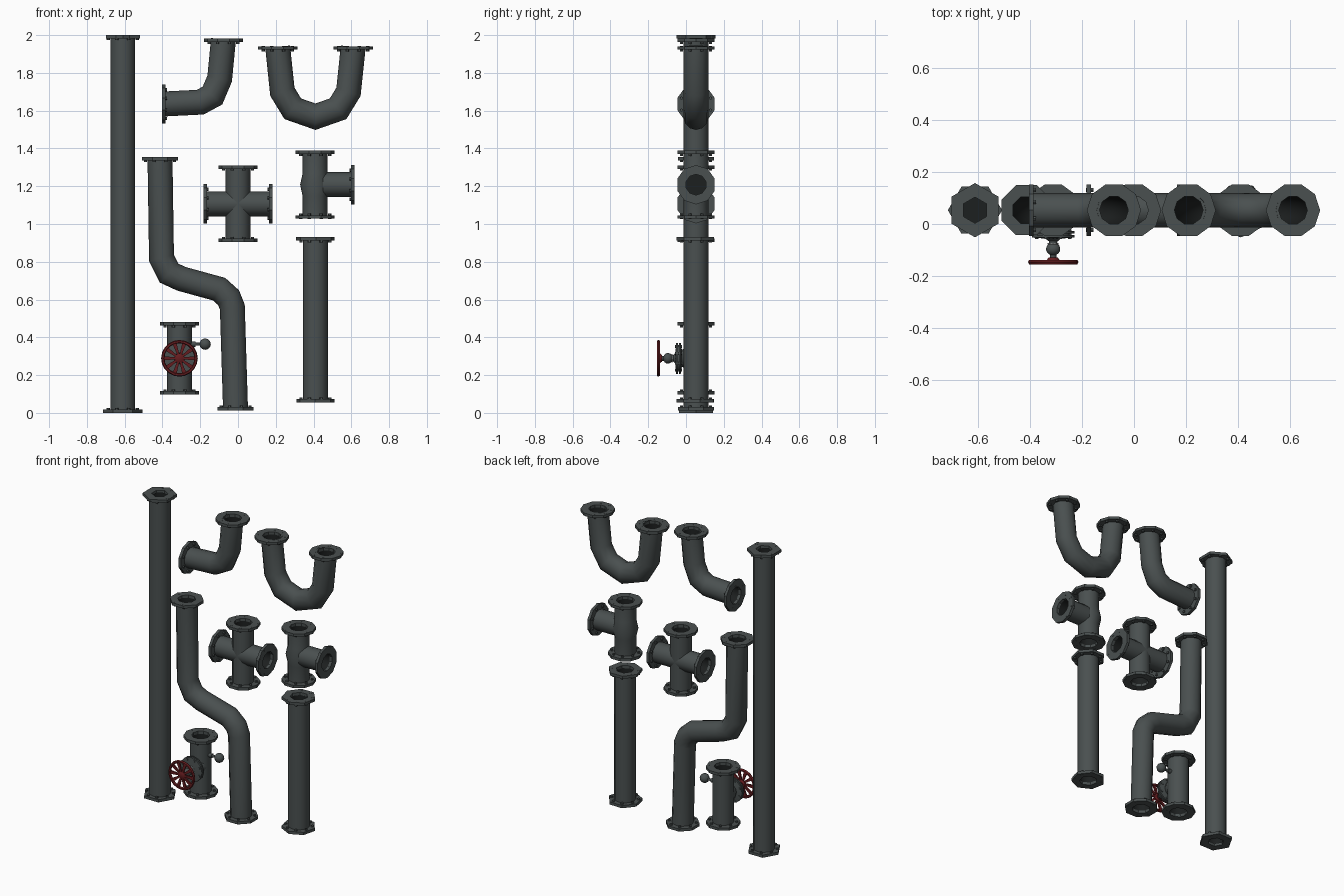
import bpy, bmesh, math
from mathutils import Vector

if "Cube" in bpy.data.objects:
    bpy.data.objects.remove(bpy.data.objects["Cube"])

Y0 = 0.053          # depth of the pipe centre lines
R, RI, RF = 0.066, 0.057, 0.104   # pipe, bore and flange radii


def material(name, col):
    m = bpy.data.materials.new(name)
    m.diffuse_color = (*col, 1)
    m.use_nodes = True
    m.node_tree.nodes["Principled BSDF"].inputs["Base Color"].default_value = m.diffuse_color
    return m


IRON = material("dark iron", (0.068, 0.08, 0.08))
BORE = material("black bore", (0.012, 0.014, 0.014))
RED = material("dark red paint", (0.13, 0.012, 0.014))
STEEL = material("bare steel", (0.2, 0.21, 0.21))


def finish(bm, name, mats, angle):
    bmesh.ops.recalc_face_normals(bm, faces=bm.faces)
    me = bpy.data.meshes.new(name)
    bm.to_mesh(me)
    bm.free()
    for m in mats:
        me.materials.append(m)
    ob = bpy.data.objects.new(name, me)
    bpy.context.collection.objects.link(ob)
    bpy.ops.object.select_all(action='DESELECT')
    ob.select_set(True)
    bpy.context.view_layer.objects.active = ob
    bpy.ops.object.shade_smooth_by_angle(angle=math.radians(angle))
    return ob


def frame(d):
    side = Vector((0, 1, 0)) if abs(d.y) < 0.9 else Vector((1, 0, 0))
    return side.cross(d).normalized(), side


def ring(bm, c, d, r, n, rot=0.0, miter=1.0):
    u, v = frame(d)
    return [bm.verts.new(c + u * (r * miter * math.cos(a)) + v * (r * math.sin(a)))
            for a in (2 * math.pi * i / n + rot for i in range(n))]


def bridge(bm, a, b, mat=0):
    n = len(a)
    for i in range(n):
        f = bm.faces.new((a[i], a[(i + 1) % n], b[(i + 1) % n], b[i]))
        f.material_index = mat


def lathe(bm, c, d, profile, n, rot=0.0, closed=False, mat=0):
    """Rings along d from (distance, radius) pairs, capped or closed to a loop."""
    rs = [ring(bm, c + d * t, d, r, n, rot) for t, r in profile]
    for a, b in zip(rs, rs[1:]):
        bridge(bm, a, b, mat)
    if closed:
        bridge(bm, rs[-1], rs[0], mat)
    else:
        for end in (rs[0], rs[-1]):
            bm.faces.new(end).material_index = mat


def pipe(name, pts, n=12, plug=True, bulge=None):
    """Hollow pipe along a path in the upright plane, given as (x, z)."""
    bm = bmesh.new()
    p = [Vector((x, Y0, z)) for x, z in pts]
    outer, inner = [], []
    for i, c in enumerate(p):
        a = (c - p[i - 1]).normalized() if i else (p[1] - c).normalized()
        b = (p[i + 1] - c).normalized() if i < len(p) - 1 else a
        d = (a + b).normalized()
        k = 1 / max(0.5, d.dot(a))
        extra = bulge[i] if bulge else 0
        outer.append(ring(bm, c, d, R + extra, n, 0, k))
        inner.append(ring(bm, c, d, RI, n, 0, k))
    for rs, mat in ((outer, 0), (inner, 1)):
        for a, b in zip(rs, rs[1:]):
            bridge(bm, a, b, mat)
    bridge(bm, outer[0], inner[0])
    bridge(bm, outer[-1], inner[-1])
    if plug:    # dark web halfway along the bore
        c = (p[0] + p[-1]) / 2 if len(p) < 4 else p[len(p) // 2]
        d = (p[1] - p[0]).normalized()
        if len(p) < 4:
            bm.faces.new(ring(bm, c, d, RI - 0.001, n)).material_index = 1
    return finish(bm, name, (IRON, BORE), 45)


def flange(name, x, z, d, n=10, rot=0.0, hole=0.055):
    """Bolted ring; (x, z) is the centre of its outer face, d points outward."""
    bm = bmesh.new()
    c, d = Vector((x, Y0, z)), Vector((d[0], 0, d[1]))
    lathe(bm, c, -d, [(0, hole), (0, RF), (0.018, RF), (0.018, hole)], n, rot, True)
    u, v = frame(d)
    for i in range(8):
        a = 2 * math.pi * (i + 0.5) / 8
        o = c + (u * math.cos(a) + v * math.sin(a)) * 0.083
        lathe(bm, o, -d, [(-0.0005, 0.009), (0.027, 0.009)], 6)
    return finish(bm, name, (IRON,), 30)


UP, DOWN, LEFT, RIGHT = (0, 1), (0, -1), (-1, 0), (1, 0)
E = 0.003   # pipe ends sit just inside the flange faces

# Long straight pipe with six-sided flanges
pipe("long_pipe", [(-0.61, E), (-0.61, 2 - E)])
flange("long_pipe_top_flange", -0.61, 2, UP, 6, math.pi / 6, 0.05)
flange("long_pipe_bottom_flange", -0.61, 0, DOWN, 6, 0, 0.05)

# Short straight pipe
pipe("short_pipe", [(0.41, 0.055 + E), (0.41, 0.93 - E)])
flange("short_pipe_top_flange", 0.41, 0.93, UP, 7, 0.2)
flange("short_pipe_bottom_flange", 0.41, 0.055, DOWN, 7, 0.2)

# Elbow
pipe("elbow_pipe", [(-0.4, 1.635), (-0.2, 1.645), (-0.135, 1.68), (-0.097, 1.77),
                    (-0.077, 1.978)])
flange("elbow_side_flange", -0.403, 1.635, LEFT)
flange("elbow_top_flange", -0.077, 1.981, UP)

# U bend
half = [(0.2, 1.938), (0.175, 1.7), (0.12, 1.61)]
pipe("u_bend_pipe", [(0.41 - x, z) for x, z in half] + [(0.41, 1.568)]
     + [(0.41 + x, z) for x, z in reversed(half)])
for s in (-1, 1):
    flange("u_bend_flange", 0.41 + s * 0.2, 1.941, UP)

# Offset pipe with two bends
pipe("offset_pipe", [(-0.413, 1.352), (-0.405, 0.82), (-0.365, 0.74), (-0.3, 0.71),
                     (-0.1, 0.655), (-0.05, 0.61), (-0.03, 0.56), (-0.013, 0.016)])
flange("offset_top_flange", -0.413, 1.355, UP, 8, math.pi / 8)
flange("offset_bottom_flange", -0.013, 0.013, DOWN, 8, math.pi / 8)

# Four-way cross
CZ = 1.107
pipe("cross_upright", [(0, CZ - 0.2), (0, CZ + 0.2)], plug=False)
pipe("cross_arm", [(-0.18, CZ), (0.18, CZ)], plug=False)
for s, v, h in ((1, UP, RIGHT), (-1, DOWN, LEFT)):
    flange("cross_upright_flange", 0, CZ + s * 0.203, v)
    flange("cross_arm_flange", s * 0.183, CZ, h)

# Three-way tee, slightly swollen at the joint
TZ = 1.208
pipe("tee_upright", [(0.408, TZ + z) for z in (-0.177, -0.06, 0, 0.06, 0.177)],
     bulge=[0, 0, 0.013, 0, 0])
pipe("tee_branch", [(0.408, TZ), (0.614, TZ)])
flange("tee_top_flange", 0.408, TZ + 0.18, UP)
flange("tee_bottom_flange", 0.408, TZ - 0.18, DOWN)
flange("tee_branch_flange", 0.617, TZ, RIGHT)

# Valve body
VX, VZ = -0.31, 0.289
pipe("valve_body", [(VX, VZ - 0.188), (VX, VZ + 0.188)])
flange("valve_top_flange", VX, VZ + 0.191, UP)
flange("valve_bottom_flange", VX, VZ - 0.191, DOWN)

# Valve bonnet: neck, paired discs, and turned stem with a steel collar
FRONT = Vector((0, -1, 0))
C = Vector((VX, 0, VZ))
bm = bmesh.new()
lathe(bm, C, FRONT, [(-0.03, 0.06), (0.0, 0.055), (0.022, 0.045), (0.028, 0.082),
                     (0.037, 0.082), (0.037, 0.07), (0.042, 0.07), (0.042, 0.082),
                     (0.052, 0.082), (0.056, 0.03), (0.066, 0.018)], 12)
for i in range(8):
    a = math.pi * (i + 0.5) / 4
    o = C + Vector((math.cos(a), 0, math.sin(a))) * 0.068
    lathe(bm, o, FRONT, [(0.022, 0.008), (0.058, 0.008)], 6)
finish(bm, "valve_bonnet", (IRON,), 35)
bm = bmesh.new()
lathe(bm, C, FRONT, [(0.056, 0.018), (0.075, 0.016), (0.082, 0.024), (0.092, 0.028),
                     (0.102, 0.028), (0.112, 0.022), (0.118, 0.013), (0.15, 0.013)], 10)
finish(bm, "valve_stem", (IRON,), 45)
bm = bmesh.new()
lathe(bm, C, FRONT, [(0.072, 0.022), (0.078, 0.022)], 10)
finish(bm, "stem_collar", (STEEL,), 35)

# Red handwheel: rim, tapered spokes and hub
bm = bmesh.new()
rim = [(0.146 + 0.01 * math.sin(a), 0.088 + 0.009 * math.cos(a))
       for a in (math.pi * i / 3 for i in range(6))]
lathe(bm, C, FRONT, rim, 20, 0, True)
lathe(bm, C, FRONT, [(0.128, 0.018), (0.138, 0.026), (0.148, 0.026), (0.154, 0.016)], 10)
for i in range(10):
    a = 2 * math.pi * i / 10
    d, s = Vector((math.cos(a), 0, math.sin(a))), Vector((-math.sin(a), 0, math.cos(a)))
    ends = []
    for r, w in ((0.015, 0.005), (0.085, 0.011)):
        ends.append([bm.verts.new(C + d * r + s * (w * p) + FRONT * (0.145 + q * 0.005))
                     for p, q in ((-1, -1), (1, -1), (1, 1), (-1, 1))])
    bridge(bm, *ends)
    for e in ends:
        bm.faces.new(e)
finish(bm, "handwheel", (RED,), 40)

# Small side bulb on a thin stalk
bm = bmesh.new()
G = Vector((VX, Y0, VZ + 0.075))
lathe(bm, G, Vector((1, 0, 0)), [(0.05, 0.014), (0.085, 0.014), (0.085, 0.008),
                                 (0.12, 0.008)], 8)
ball = bmesh.ops.create_uvsphere(bm, u_segments=12, v_segments=8, radius=0.03)
bmesh.ops.translate(bm, verts=ball["verts"], vec=G + Vector((0.136, 0, 0)))
finish(bm, "side_bulb", (IRON,), 50)
